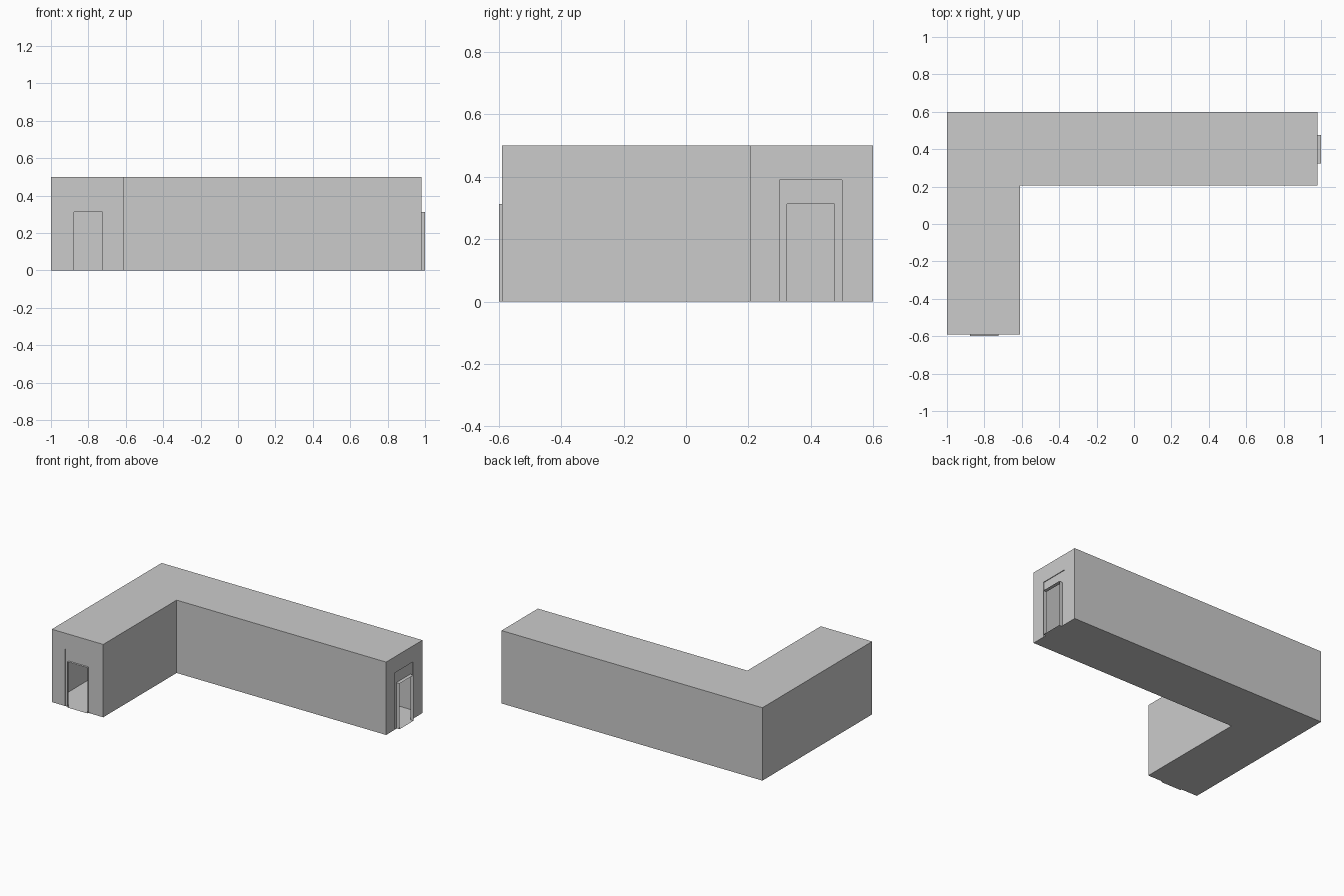
import bpy, bmesh
from mathutils import Vector

if "Cube" in bpy.data.objects:
    bpy.data.objects.remove(bpy.data.objects["Cube"])


def make_object(name, faces):
    bm = bmesh.new()
    for pts in faces:
        bm.faces.new([bm.verts.new(p) for p in pts])
    bmesh.ops.remove_doubles(bm, verts=bm.verts, dist=0.0005)
    bmesh.ops.recalc_face_normals(bm, faces=bm.faces)
    mesh = bpy.data.meshes.new(name)
    bm.to_mesh(mesh)
    bm.free()
    obj = bpy.data.objects.new(name, mesh)
    bpy.context.collection.objects.link(obj)


def arch(at, half, height, depth):
    """Open-bottomed rectangular outline in a doorway plane."""
    return [at(-half, 0, depth), at(-half, height, depth),
            at(half, height, depth), at(half, 0, depth)]


def strips(a, b):
    return [[a[i], a[i + 1], b[i + 1], b[i]] for i in range(3)]


# L-shaped hall shell: floor, roof and the four long walls
H = 0.5
plan = [(-1, -0.59), (-0.61, -0.59), (-0.61, 0.206),
        (0.98, 0.206), (0.98, 0.6), (-1, 0.6)]
shell = [[(x, y, z) for x, y in plan] for z in (0, H)]
for i in (1, 2, 4, 5):
    (x0, y0), (x1, y1) = plan[i], plan[(i + 1) % 6]
    shell.append([(x0, y0, 0), (x1, y1, 0), (x1, y1, H), (x0, y0, H)])
make_object("hall_shell", shell)


def doorway(name, at, wall_left, wall_right, recess, out):
    """End wall with a shallow recess and a projecting open door sleeve."""
    wall = [at(wall_left, 0, 0), at(wall_left, H, 0),
            at(wall_right, H, 0), at(wall_right, 0, 0)]
    lip = arch(at, 0.1, 0.39, 0)
    back = arch(at, 0.1, 0.39, -recess)
    inner = arch(at, 0.076, 0.313, -recess)
    outer = arch(at, 0.076, 0.313, out)
    make_object(name + "_wall", strips(wall, lip))
    make_object(name + "_recess", strips(lip, back) + strips(back, inner))
    # sleeve sides, top and threshold
    make_object(name + "_sleeve", strips(inner, outer)
                + [[inner[0], inner[3], outer[3], outer[0]]])


doorway("front_door", lambda u, z, d: Vector((-0.8 + u, -0.59 - d, z)),
        -0.2, 0.19, 0.005, 0.01)
doorway("side_door", lambda u, z, d: Vector((0.98 + d, 0.4 + u, z)),
        -0.194, 0.2, 0.005, 0.02)
